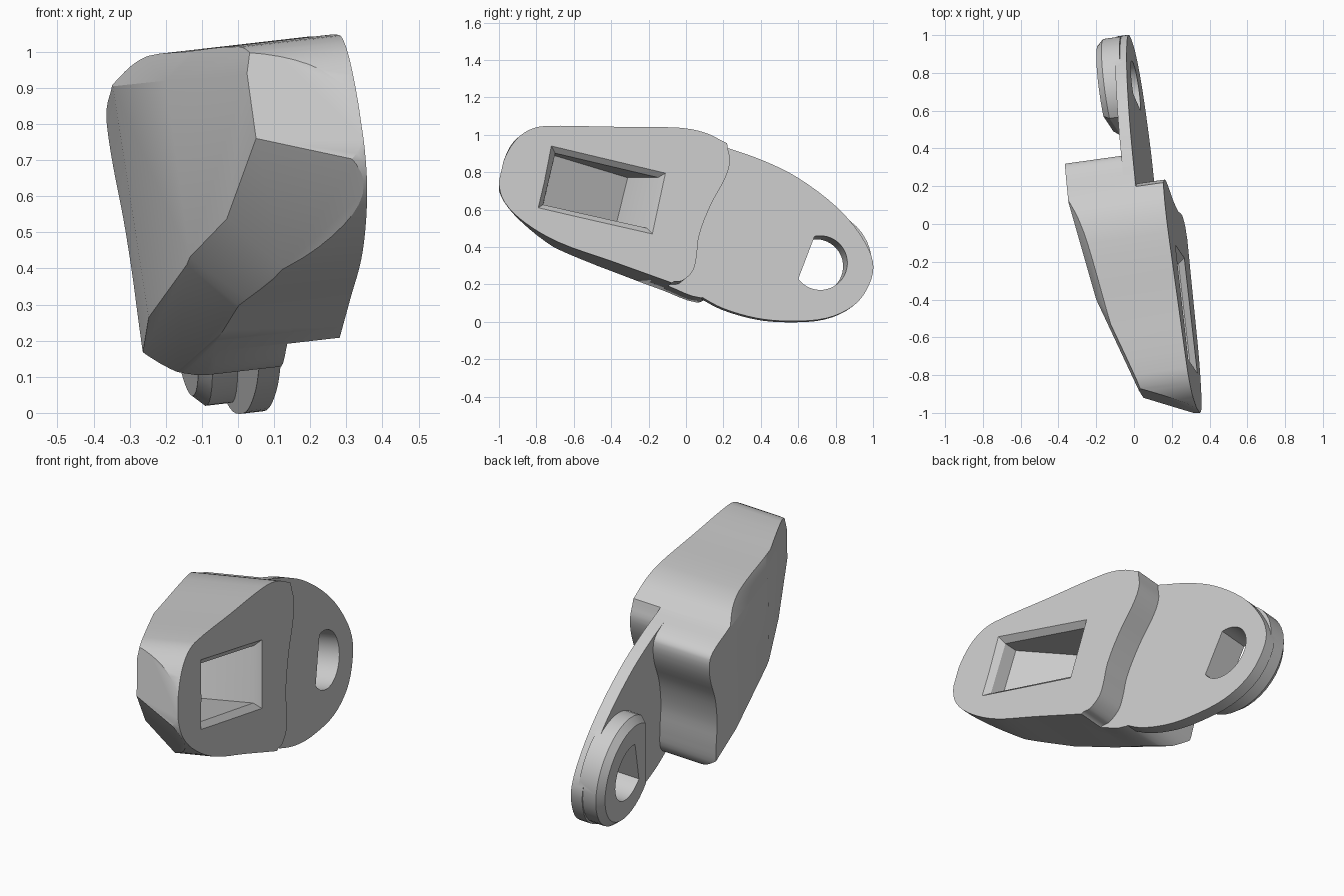
import bpy, bmesh, math
from mathutils import Vector

cube = bpy.data.objects.get("Cube")
if cube:
    bpy.data.objects.remove(cube, do_unlink=True)

grey = bpy.data.materials.new("plain grey")
grey.use_nodes = True
grey.diffuse_color = (0.6, 0.6, 0.6, 1)
grey.node_tree.nodes["Principled BSDF"].inputs["Base Color"].default_value = (0.6, 0.6, 0.6, 1)

TILT_Y, TILT_Z, FACE = 0.14, 0.115, 0.295


def place(depth, y, z):
    """Point at a depth behind the tilted side face."""
    return Vector((FACE - TILT_Y * y - TILT_Z * z - depth, y - TILT_Y * depth, z - TILT_Z * depth))


def smooth_loop(pts, steps=4):
    """Closed spline through a few profile points."""
    out, n = [], len(pts)
    for i in range(n):
        a, b, c, d = (Vector(pts[(i + k) % n]) for k in (-1, 0, 1, 2))
        # Handles are scaled to each span so that straight runs stay straight
        span = (c - b).length
        t0 = (c - a).normalized() * span
        t1 = (d - b).normalized() * span
        for s in range(steps):
            t = s / steps
            out.append(b * (2*t**3 - 3*t*t + 1) + t0 * (t**3 - 2*t*t + t)
                       + c * (3*t*t - 2*t**3) + t1 * (t**3 - t*t))
    return out


def loft(name, *rings):
    """Solid through (depth, profile) rings; a third profile value adds depth."""
    bm = bmesh.new()
    loops = [[bm.verts.new(place(d + sum(p[2:]), p[0], p[1])) for p in prof] for d, prof in rings]
    for r, s in zip(loops, loops[1:]):
        for i in range(len(r)):
            j = (i + 1) % len(r)
            bm.faces.new((r[i], r[j], s[j], s[i]))
    bm.faces.new(loops[0])
    bm.faces.new(loops[-1])
    bmesh.ops.recalc_face_normals(bm, faces=bm.faces)
    mesh = bpy.data.meshes.new(name)
    bm.to_mesh(mesh)
    bm.free()
    mesh.materials.append(grey)
    ob = bpy.data.objects.new(name, mesh)
    bpy.context.collection.objects.link(ob)
    return ob


def combine(target, tool, operation):
    mod = target.modifiers.new(operation, "BOOLEAN")
    mod.object, mod.operation, mod.solver = tool, operation, "EXACT"
    bpy.context.view_layer.objects.active = target
    bpy.ops.object.modifier_apply(modifier=mod.name)
    bpy.data.objects.remove(tool, do_unlink=True)


def shave(ob, cuts, keep):
    """Cut the solid flat through three points each, keeping one side."""
    bm = bmesh.new()
    bm.from_mesh(ob.data)
    for cut in cuts:
        a, b, c = map(Vector, cut)
        normal = (b - a).cross(c - a).normalized()
        if normal.dot(keep - a) > 0:
            normal.negate()
        bmesh.ops.bisect_plane(bm, geom=bm.verts[:] + bm.edges[:] + bm.faces[:], dist=1e-5,
                               plane_co=a, plane_no=normal, clear_outer=True)
        rim = [e for e in bm.edges if e.is_boundary]
        if rim:
            bmesh.ops.edgenet_fill(bm, edges=rim)
    bmesh.ops.recalc_face_normals(bm, faces=bm.faces)
    bm.to_mesh(ob.data)
    bm.free()


# Thick body, extruded along the tilted axis
nose = [(-.08, .21), (-.4, .325), (-.68, .425), (-.86, .53), (-.97, .64), (-1, .75),
        (-.975, .86), (-.92, .96), (-.85, 1.02), (-.76, 1.046), (-.4, 1.043), (-.04, 1.038)]
back = [(.1, 1.012), (.22, .955), (.35, .905), (.39, .86), (.365, .75), (.28, .6),
        (.23, .45), (.21, .3), (.18, .19), (.1, .145)]
outline = smooth_loop(nose + back)
body = loft("bracket_body", (0, outline), (.505, outline))

# Tapered far side: slanted wall, upper bevel, lower bevel and blunt nose
wall_back, wall_mid, wall_front = (-.34, .09, .905), (-.2, -.4, .92), (.025, -.88, .94)
nose_corner, heel = (.05, -.92, .76), (-.245, -.06, .2)
low_a, low_b, low_c, low_d = (-.09, .05, .105), (-.06, -.21, .2), (0, -.47, .3), (.1, -.71, .42)
shave(body, [
    (wall_back, wall_mid, heel),
    (wall_mid, wall_front, nose_corner),
    (wall_back, wall_mid, (-.16, -.4, 1.0)),
    (wall_mid, wall_front, (0, -.8, 1.0)),
    (heel, low_a, low_b),
    ((-.2, -.25, .33), low_b, low_c),
    ((-.08, -.64, .5), low_c, low_d),
    (nose_corner, low_d, (.35, -1, .68)),
    (nose_corner, wall_front, (.345, -1.005, .72)),
], Vector((.1, -.3, .7)))

# Curved step where the body meets the arm
step = smooth_loop([(-.12, .1), (-.075, .209), (-.02, .22), (.035, .27), (.055, .34), (.07, .46),
                    (.13, .62), (.21, .77), (.235, .86), (.222, .94), (.22, 1.1), (.8, 1.2), (.8, 0)])
combine(body, loft("step_cutter", (-.1, step), (.145, step)), "DIFFERENCE")

# Flat arm plate
arm_shape = smooth_loop([(.0, .22), (.1, .152), (.22, .088), (.4, .036), (.57, .021), (.77, .036),
                         (.92, .106), (1.0, .216), (1.02, .336), (.95, .486), (.82, .636),
                         (.62, .786), (.44, .876), (.24, .945), (.1, .97), (.0, .9)])
combine(body, loft("arm", (.145, arm_shape), (.205, arm_shape)), "UNION")

# Round boss on the far side of the arm, trimmed by a flat
HOLE = Vector((.738, .332))


def d_shape(radius, start, end, steps=28):
    """Circle with a flat chord between two angles in degrees."""
    start, end = math.radians(start), math.radians(end)
    sweep = math.tau - (end - start)
    return [HOLE + radius * Vector((math.cos(end + sweep * i / steps), math.sin(end + sweep * i / steps)))
            for i in range(steps + 1)]


boss_base, boss_top = d_shape(.281, 120, 215), d_shape(.25, 120, 215)
combine(body, loft("boss", (.18, boss_base), (.275, boss_base), (.308, boss_top)), "UNION")
hole = d_shape(.145, 102, 216)
combine(body, loft("hole_cutter", (0, hole), (.5, hole)), "DIFFERENCE")

# Rectangular pocket with a bevelled lip, a slanting floor and a sloping end wall
lip = [(-.72, .94), (-.11, .795), (-.18, .47), (-.79, .61)]
inner = [(-.695, .905), (-.145, .775), (-.205, .505), (-.76, .63)]
floor = [(-.688, .9, 0), (-.27, .805, .2), (-.33, .56, .2), (-.75, .635, 0)]
over = [(2 * a[0] - b[0], 2 * a[1] - b[1]) for a, b in zip(lip, inner)]
combine(body, loft("pocket_cutter", (-.03, over), (.03, inner), (.1, floor)), "DIFFERENCE")

# Smooth curves, sharp edges
bpy.ops.object.select_all(action="DESELECT")
body.select_set(True)
bpy.context.view_layer.objects.active = body
bpy.ops.object.shade_smooth_by_angle(angle=math.radians(28))
